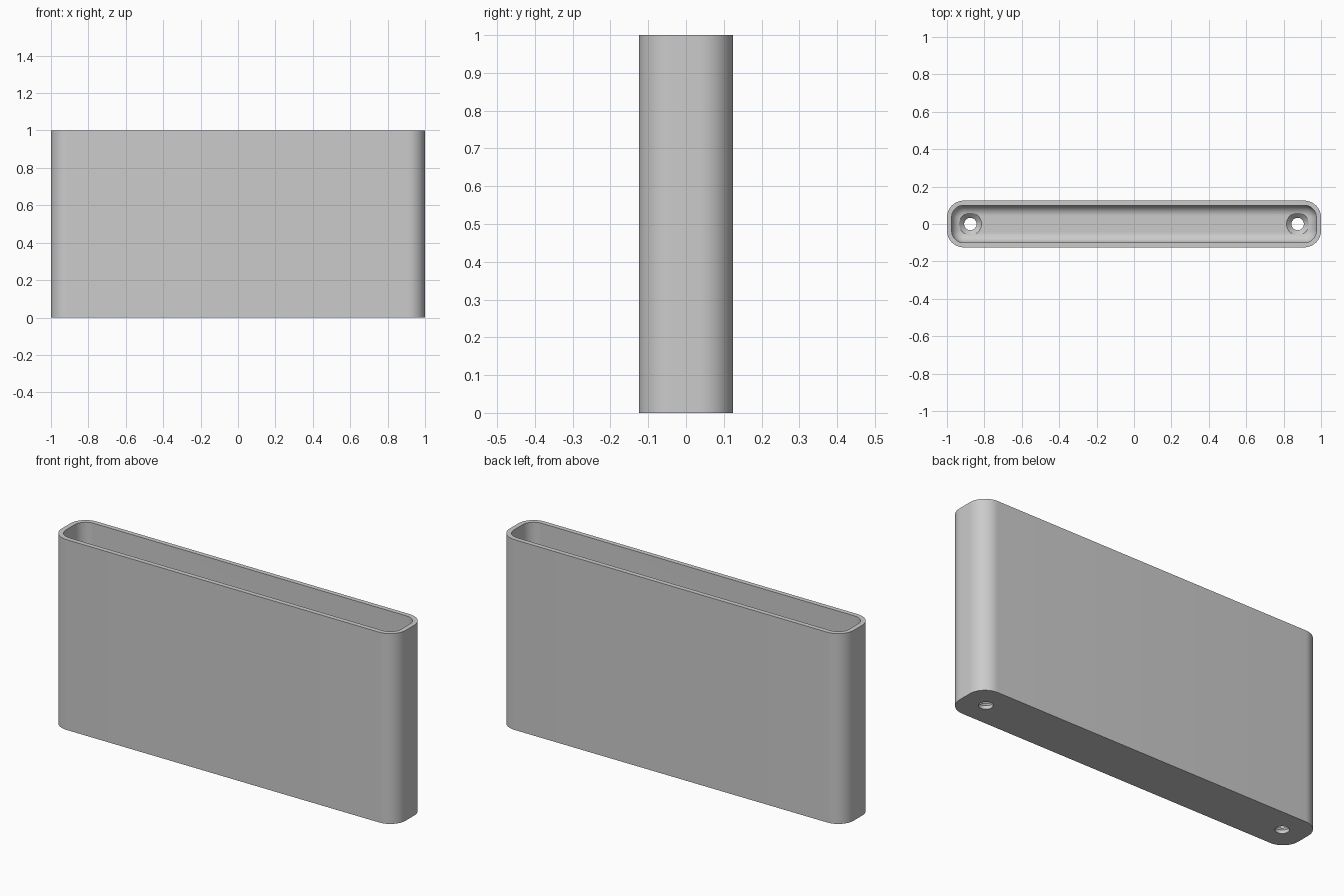
import bpy, bmesh, math

if "Cube" in bpy.data.objects:
    bpy.data.objects.remove(bpy.data.objects["Cube"])

HX, HY, H = 1.0, 0.125, 1.0      # half length, half depth, height
R, WALL, FLOOR = 0.09, 0.025, 0.045
FILLET = 0.055                   # rounding between wall and floor
SEG = 14                         # segments per corner


def rounded_rect(inset, z):
    """Rounded rectangle loop, inset from the outer outline."""
    r = max(R - inset, 0.008)
    cx, cy = HX - inset - r, HY - inset - r
    pts = []
    for q, (sx, sy) in enumerate([(1, 1), (-1, 1), (-1, -1), (1, -1)]):
        for i in range(SEG + 1):
            a = math.pi / 2 * (q + i / SEG)
            pts.append((sx * cx + r * math.cos(a), sy * cy + r * math.sin(a), z))
    return pts


def loft(bm, loops):
    """Skin a stack of loops and cap both ends."""
    rings = [[bm.verts.new(p) for p in loop] for loop in loops]
    n = len(rings[0])
    for a, b in zip(rings, rings[1:]):
        for i in range(n):
            j = (i + 1) % n
            bm.faces.new((a[i], a[j], b[j], b[i]))
    bm.faces.new(rings[0][::-1])
    bm.faces.new(rings[-1])


def make_object(name, bm):
    bmesh.ops.recalc_face_normals(bm, faces=bm.faces)
    mesh = bpy.data.meshes.new(name)
    bm.to_mesh(mesh)
    bm.free()
    obj = bpy.data.objects.new(name, mesh)
    bpy.context.collection.objects.link(obj)
    return obj


# Open-topped case: outer wall, rim, inner wall, fillet, floor
loops = [rounded_rect(0, 0), rounded_rect(0, H),
         rounded_rect(WALL, H)]
for i in range(11):
    a = math.pi / 2 * i / 10
    loops.append(rounded_rect(WALL + FILLET * (1 - math.cos(a)),
                              FLOOR + FILLET * (1 - math.sin(a))))
bm = bmesh.new()
loft(bm, loops)
case = make_object("case", bm)

# Countersunk screw holes in the floor
bm = bmesh.new()
profile = [(0.033, -0.05), (0.033, 0.018), (0.06, FLOOR), (0.06, 0.2)]
for x in (-0.875, 0.875):
    loft(bm, [[(x + r * math.cos(math.tau * i / 48), r * math.sin(math.tau * i / 48), z)
               for i in range(48)] for r, z in profile])
cutter = make_object("screw_hole_cutter", bm)
cutter.hide_render = True

bpy.context.view_layer.objects.active = case
case.select_set(True)
mod = case.modifiers.new("screw_holes", 'BOOLEAN')
mod.operation, mod.solver, mod.object = 'DIFFERENCE', 'EXACT', cutter
bpy.ops.object.modifier_apply(modifier=mod.name)
bpy.data.objects.remove(cutter, do_unlink=True)

# Single grey finish
grey = bpy.data.materials.new("light grey")
grey.diffuse_color = (0.6, 0.6, 0.6, 1)
grey.use_nodes = True
grey.node_tree.nodes["Principled BSDF"].inputs["Base Color"].default_value = grey.diffuse_color
case.data.materials.clear()
case.data.materials.append(grey)
bpy.ops.object.shade_smooth_by_angle(angle=math.radians(30))
